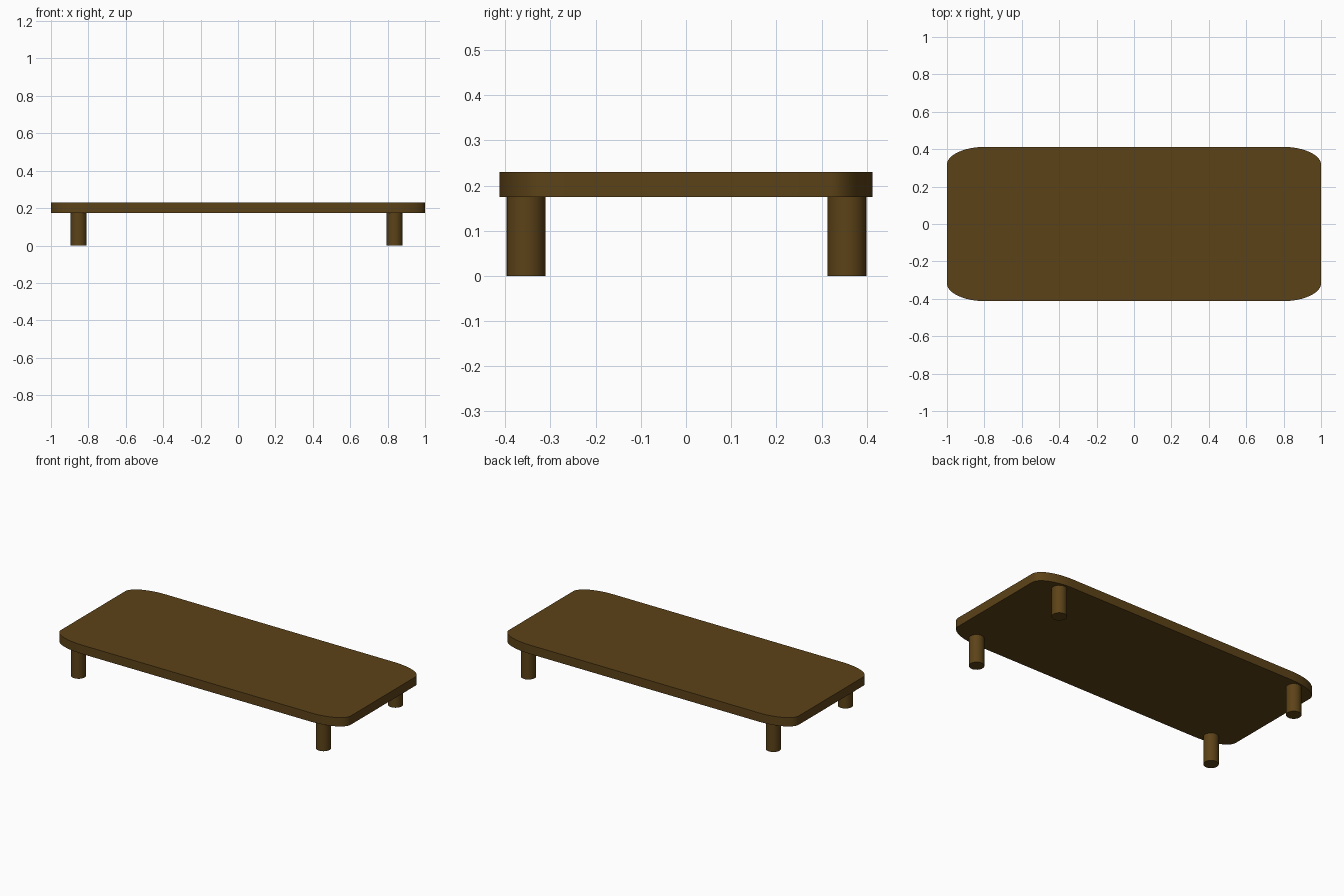
import bpy, bmesh
from math import cos, sin, pi, radians

if "Cube" in bpy.data.objects:
    bpy.data.objects.remove(bpy.data.objects["Cube"])

wood = bpy.data.materials.new("dark_wood")
wood.diffuse_color = (0.107, 0.055, 0.009, 1)
wood.use_nodes = True
wood.node_tree.nodes["Principled BSDF"].inputs["Base Color"].default_value = wood.diffuse_color

HX, HY = 1.0, 0.413          # half size of the top
RX, RY = 0.21, 0.095         # elliptical corner radii
Z0, Z1 = 0.175, 0.23         # underside and upper face
LEG_R = 0.043


def finish(obj):
    obj.data.materials.append(wood)
    bpy.ops.object.select_all(action='DESELECT')
    obj.select_set(True)
    bpy.context.view_layer.objects.active = obj
    bpy.ops.object.shade_smooth_by_angle(angle=radians(30))


def rounded_outline(steps=12):
    pts = []
    for q, (sx, sy) in enumerate([(1, 1), (-1, 1), (-1, -1), (1, -1)]):
        for i in range(steps + 1):
            a = pi / 2 * (q + i / steps)
            pts.append((sx * (HX - RX) + RX * cos(a), sy * (HY - RY) + RY * sin(a)))
    return pts


# Table top: rounded outline extruded upward
bm = bmesh.new()
base = bm.faces.new([bm.verts.new((x, y, Z0)) for x, y in rounded_outline()])
ext = bmesh.ops.extrude_face_region(bm, geom=[base], use_keep_orig=True)
bmesh.ops.translate(bm, vec=(0, 0, Z1 - Z0),
                    verts=[v for v in ext["geom"] if isinstance(v, bmesh.types.BMVert)])
bmesh.ops.recalc_face_normals(bm, faces=bm.faces)
mesh = bpy.data.meshes.new("table_top")
bm.to_mesh(mesh)
bm.free()
top = bpy.data.objects.new("table_top", mesh)
bpy.context.collection.objects.link(top)
finish(top)

# Four short round legs
for side, x in (("left", -0.852), ("right", 0.837)):
    for end, y in (("front", -0.354), ("back", 0.356)):
        bpy.ops.mesh.primitive_cylinder_add(vertices=32, radius=LEG_R, depth=Z0,
                                            location=(x, y, Z0 / 2))
        leg = bpy.context.object
        leg.name = f"{end}_{side}_leg"
        finish(leg)
